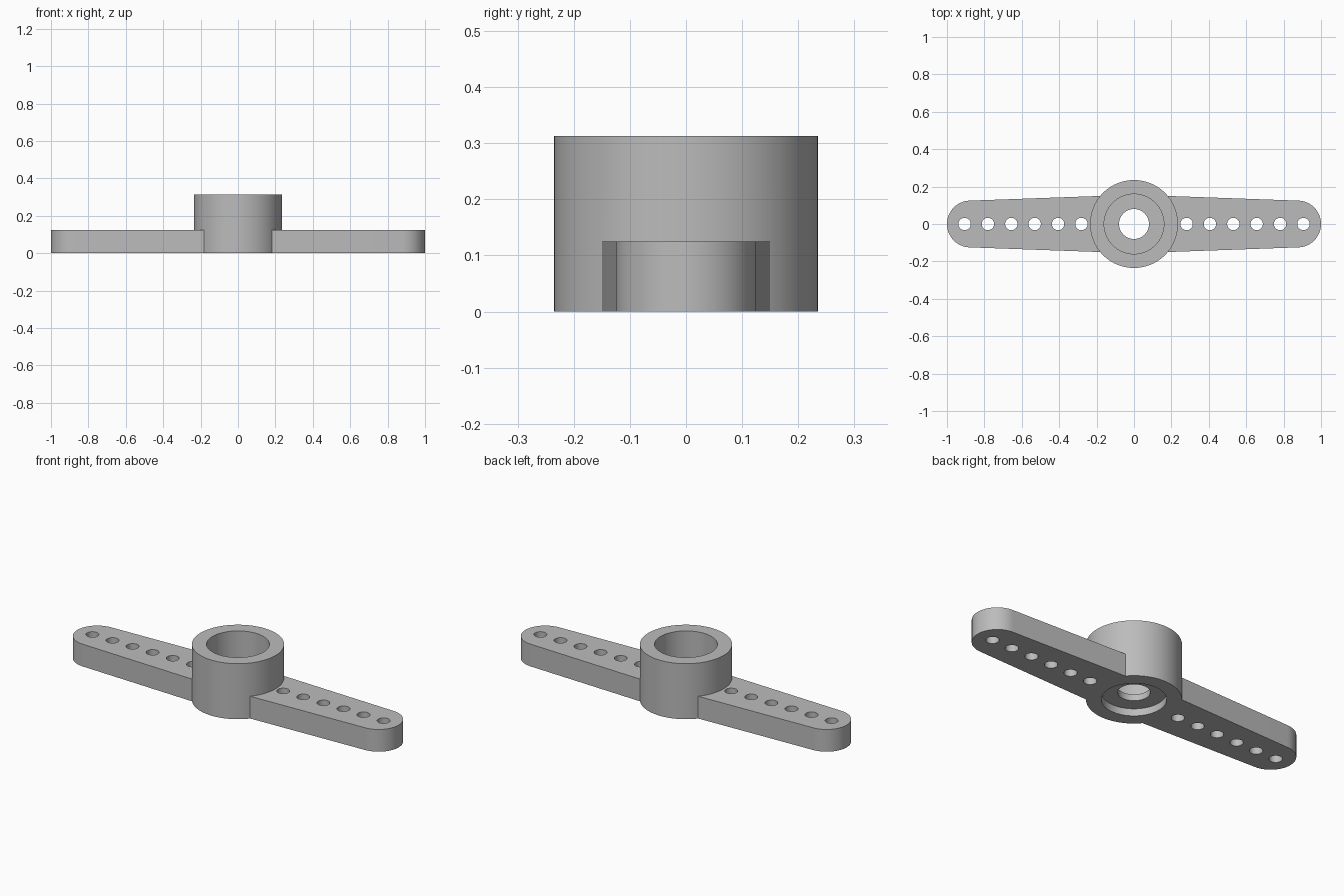
import bpy, bmesh
from math import pi, cos, sin, radians

cube = bpy.data.objects.get("Cube")
if cube:
    bpy.data.objects.remove(cube, do_unlink=True)

mat = bpy.data.materials.new("light grey plastic")
mat.use_nodes = True
grey = (0.5, 0.5, 0.5, 1)
mat.diffuse_color = grey
mat.node_tree.nodes["Principled BSDF"].inputs["Base Color"].default_value = grey

HUB_R, HUB_H = 0.235, 0.3125
ARM_H, TIP_R, ROOT_W = 0.125, 0.125, 0.15
RECESS_R, BORE_R, PIN_R = 0.16, 0.08, 0.033
FLOOR_LOW, FLOOR_HIGH = 0.04, 0.075


def prism(name, outline, z0, z1):
    """Extrude a closed counter-clockwise outline from z0 to z1."""
    bm = bmesh.new()
    face = bm.faces.new([bm.verts.new((x, y, z0)) for x, y in outline])
    out = bmesh.ops.extrude_face_region(bm, geom=[face])
    top = [v for v in out["geom"] if isinstance(v, bmesh.types.BMVert)]
    bmesh.ops.translate(bm, verts=top, vec=(0, 0, z1 - z0))
    bmesh.ops.recalc_face_normals(bm, faces=bm.faces)
    mesh = bpy.data.meshes.new(name)
    bm.to_mesh(mesh)
    bm.free()
    mesh.materials.append(mat)
    obj = bpy.data.objects.new(name, mesh)
    bpy.context.collection.objects.link(obj)
    return obj


def arc(cx, r, start, end, n):
    steps = [start + (end - start) * i / n for i in range(n + 1)]
    return [(cx + r * cos(a), r * sin(a)) for a in steps]


def disc(name, x, r, z0, z1, n=64):
    return prism(name, arc(x, r, 0, 2 * pi, n)[:-1], z0, z1)


def combine(target, other, operation):
    """Apply a boolean and discard the helper object."""
    mod = target.modifiers.new(operation.lower(), "BOOLEAN")
    mod.operation, mod.object, mod.solver = operation, other, "EXACT"
    bpy.ops.object.select_all(action="DESELECT")
    bpy.context.view_layer.objects.active = target
    target.select_set(True)
    bpy.ops.object.modifier_apply(modifier=mod.name)
    bpy.data.objects.remove(other, do_unlink=True)


# Tapered double arm with rounded tips
tip = 1 - TIP_R
half = arc(tip, TIP_R, -pi / 2, pi / 2, 32) + [(0.18, ROOT_W)]
half.insert(0, (0.18, -ROOT_W))
outline = half + [(-x, -y) for x, y in half]
horn = prism("servo_horn", outline, 0, ARM_H)

# Central hub
combine(horn, disc("hub", 0, HUB_R, 0, HUB_H, 96), "UNION")

# Hub recesses above and below, joined by the screw bore
combine(horn, disc("top_recess", 0, RECESS_R, FLOOR_HIGH, 0.5), "DIFFERENCE")
combine(horn, disc("bottom_recess", 0, RECESS_R, -0.1, FLOOR_LOW), "DIFFERENCE")
combine(horn, disc("screw_bore", 0, BORE_R, -0.1, 0.5), "DIFFERENCE")

# Row of linkage holes along each arm
for side in (-1, 1):
    for i in range(6):
        x = side * (0.281 + 0.125 * i)
        combine(horn, disc("linkage_hole", x, PIN_R, -0.1, 0.3, 32), "DIFFERENCE")

bpy.ops.object.shade_smooth_by_angle(angle=radians(30))
